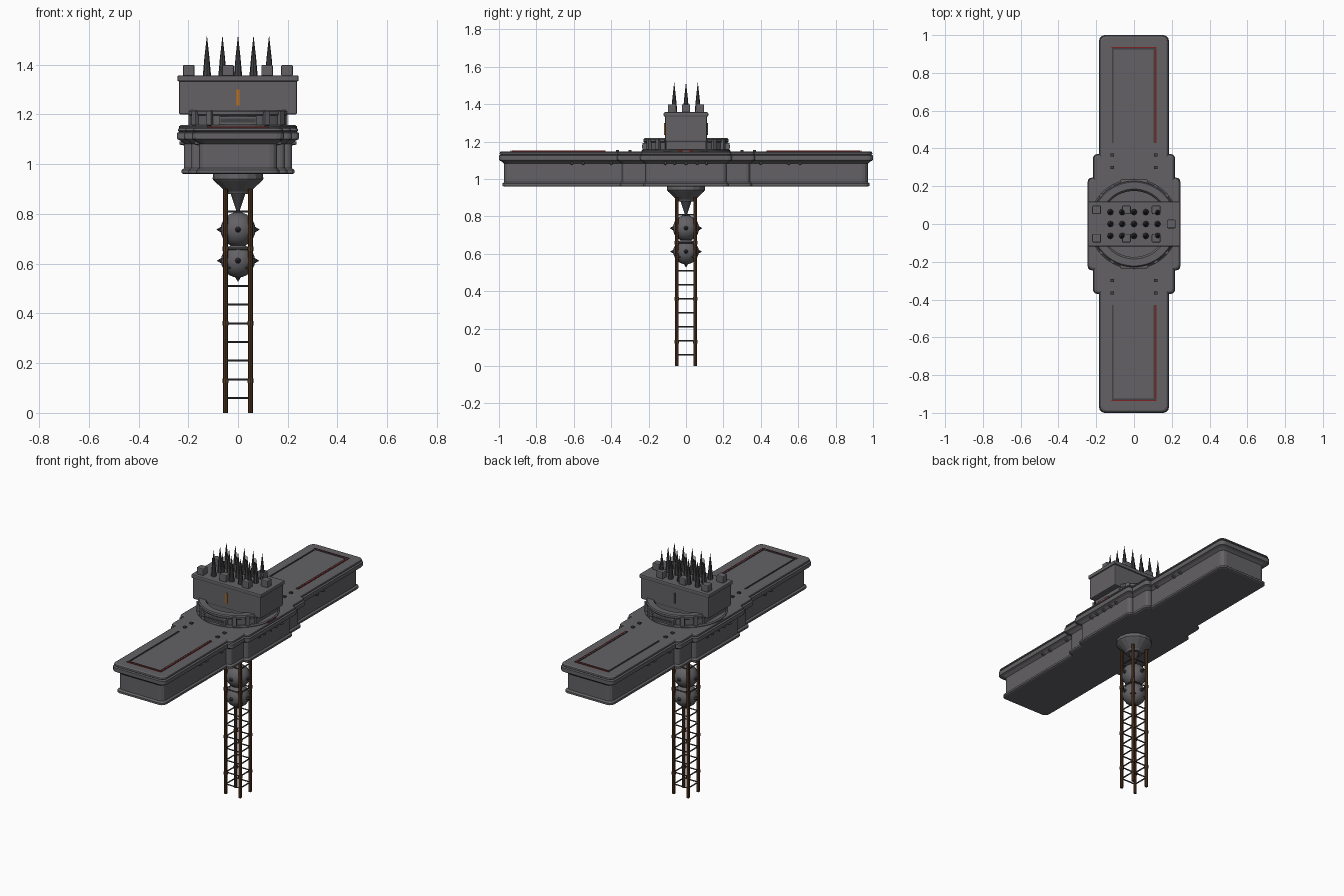
import bpy, bmesh, math
from mathutils import Vector, Matrix

cube = bpy.data.objects.get("Cube")
if cube:
    bpy.data.objects.remove(cube, do_unlink=True)


def material(name, rgb):
    m = bpy.data.materials.new(name)
    m.use_nodes = True
    m.diffuse_color = (*rgb, 1)
    b = m.node_tree.nodes["Principled BSDF"]
    b.inputs["Base Color"].default_value = (*rgb, 1)
    b.inputs["Roughness"].default_value = 0.7
    return m


STONE = material("grey stone", (0.125, 0.12, 0.128))
IRON = material("dark iron", (0.055, 0.055, 0.06))
WOOD = material("brown wood", (0.09, 0.042, 0.018))
GLOW = material("orange glow", (0.55, 0.16, 0.01))
RED = material("dark red", (0.22, 0.015, 0.015))


def finish(name, bm, mat, smooth=False, bevel=0):
    bmesh.ops.recalc_face_normals(bm, faces=bm.faces)
    me = bpy.data.meshes.new(name)
    bm.to_mesh(me)
    bm.free()
    me.materials.append(mat)
    ob = bpy.data.objects.new(name, me)
    bpy.context.collection.objects.link(ob)
    if bevel:
        mod = ob.modifiers.new("Bevel", "BEVEL")
        mod.width, mod.segments = bevel, 2
    if smooth:
        bpy.ops.object.select_all(action="DESELECT")
        ob.select_set(True)
        bpy.context.view_layer.objects.active = ob
        bpy.ops.object.shade_smooth_by_angle(angle=math.radians(35))
    return ob


def add_box(bm, center, size, turn=0):
    mat = Matrix.Translation(center) @ Matrix.Rotation(turn, 4, "Z") @ Matrix.Diagonal((*size, 1))
    bmesh.ops.create_cube(bm, size=1, matrix=mat)


def boxes(name, items, mat, bevel=0):
    bm = bmesh.new()
    for item in items:
        add_box(bm, *item)
    return finish(name, bm, mat, bevel=bevel)


def add_cone(bm, start, end, r1, r2, sides=8):
    a, b = Vector(start), Vector(end)
    rot = (b - a).to_track_quat("Z", "Y").to_matrix().to_4x4()
    bmesh.ops.create_cone(bm, cap_ends=True, segments=sides, radius1=r1, radius2=r2,
                          depth=(b - a).length, matrix=Matrix.Translation((a + b) / 2) @ rot)


def loft(bm, rings, closed=False):
    """Skin a list of equal point rings; cap the ends unless closed."""
    vs = [[bm.verts.new(p) for p in ring] for ring in rings]
    n = len(vs[0])
    pairs = list(zip(vs, vs[1:])) + ([(vs[-1], vs[0])] if closed else [])
    for lo, hi in pairs:
        for i in range(n):
            bm.faces.new((lo[i], lo[(i + 1) % n], hi[(i + 1) % n], hi[i]))
    if not closed:
        bm.faces.new(vs[0])
        bm.faces.new(vs[-1])


def turned(name, profile, mat, sides=16):
    bm = bmesh.new()
    loft(bm, [[(r * math.cos(t * math.tau / sides), r * math.sin(t * math.tau / sides), z)
               for t in range(sides)] for r, z in profile])
    return finish(name, bm, mat, smooth=sides > 20)


# Deck: stepped cross-shaped plan, lofted through a moulded edge
STEPS = [(0.245, 0.245), (0.217, 0.37), (0.185, 1.0)]


def deck_outline(d, z):
    quarter = []
    for i, (w, l) in enumerate(STEPS):
        w, l, r = w + d, l + d, 0.03 if i == 2 else 0.02
        if i:
            quarter.append((w, STEPS[i - 1][1] + d))
        for k in range(4):
            a = k * math.pi / 6
            quarter.append((w - r + r * math.cos(a), l - r + r * math.sin(a)))
    half = quarter + [(-x, y) for x, y in reversed(quarter)]
    return [(x, y, z) for x, y in half + [(-x, -y) for x, y in half]]


bm = bmesh.new()
loft(bm, [deck_outline(d, z) for d, z in [
    (-0.026, 0.96), (-0.018, 0.964), (-0.018, 0.976), (-0.028, 0.984), (-0.028, 1.082),
    (-0.014, 1.094), (-0.002, 1.1), (0, 1.105), (0, 1.126), (-0.009, 1.13),
    (-0.003, 1.135), (-0.005, 1.143), (-0.013, 1.148)]])
finish("deck", bm, STONE)

# Trim lines and studs on the deck top
dark, red, studs = [], [], []
for s in (-1, 1):
    dark += [((x, s * 0.68, 1.148), (0.008, 0.5, 0.008)) for x in (-0.112, 0.108)]
    dark.append(((0, s * 0.927, 1.148), (0.232, 0.008, 0.008)))
    red.append(((0.116, s * 0.68, 1.148), (0.007, 0.5, 0.008)))
    red.append(((0, s * 0.935, 1.148), (0.239, 0.005, 0.008)))
    studs += [((x, s * y, 1.15), (0.018, 0.016, 0.012)) for x in (-0.115, 0.115) for y in (0.3, 0.365)]
boxes("deck_trim", dark, IRON)
boxes("deck_red_lines", red + [((0.232, 0, 1.15), (0.008, 0.08, 0.008))], RED)
boxes("deck_studs", studs, IRON)

# Rivets below the deck rim
bm = bmesh.new()
for s in (-1, 1):
    for y in (-0.61, -0.55, -0.4, -0.11, -0.06, 0, 0.06, 0.11, 0.4, 0.55, 0.61):
        x = (0.217 if abs(y) < 0.2 else 0.157) * s
        add_cone(bm, (x, y, 1.085), (x + 0.018 * s, y, 1.085), 0.01, 0.006, 6)
finish("rim_rivets", bm, STONE)

# Round turret base with two raised curved walls
turned("turret_base", [(0.237, 1.14), (0.237, 1.152), (0.23, 1.158), (0.19, 1.158)], STONE, 48)
for label, facing in (("front", -math.pi / 2), ("back", math.pi / 2)):
    bm = bmesh.new()
    section = [(0.175, 1.15), (0.222, 1.15), (0.222, 1.195), (0.228, 1.2), (0.228, 1.212),
               (0.222, 1.218), (0.185, 1.218), (0.175, 1.205)]
    loft(bm, [[(r * math.cos(a), r * math.sin(a), z) for r, z in section]
              for a in [facing + math.radians(i * 6 - 60) for i in range(21)]])
    finish(label + "_curved_wall", bm, STONE)
    s = math.sin(facing)
    boxes(label + "_wall_plate", [((0, s * 0.215, 1.175), (0.15, 0.036, 0.036))], STONE, 0.004)
    boxes(label + "_wall_slot", [((0, s * 0.233, 1.175), (0.14, 0.006, 0.016))], IRON)
    clamps = []
    for t in (-49, -30, 30, 49):
        a = facing + math.radians(t)
        clamps.append(((0.218 * math.cos(a), 0.218 * math.sin(a), 1.185), (0.04, 0.025, 0.058), a))
    boxes(label + "_wall_clamps", clamps, STONE, 0.003)

# Square keep with rim and neck
boxes("keep_neck", [((0, 0, 1.175), (0.4, 0.212, 0.07))], STONE)
boxes("keep_body", [((0, 0, 1.27), (0.474, 0.224, 0.14))], STONE, 0.006)
boxes("keep_rim", [((0, 0, 1.345), (0.488, 0.238, 0.024))], STONE, 0.006)
boxes("front_slit", [((0, -0.113, 1.268), (0.011, 0.008, 0.065))], GLOW)
boxes("back_slit", [((0, 0.113, 1.268), (0.011, 0.008, 0.065))], IRON)
spots = [(x, y) for x in (-0.198, -0.04, 0.117) for y in (-0.075, 0.075)] + [(0.197, 0)]
boxes("battlements", [((x, y, 1.376), (0.047, 0.045, 0.046)) for x, y in spots], STONE, 0.006)

# Roof spikes
bm = bmesh.new()
for i in range(-2, 3):
    for j in range(-1, 2):
        x, y = i * 0.0625, j * 0.063
        add_cone(bm, (x, y, 1.35), (x, y, 1.43), 0.017, 0.01)
        add_cone(bm, (x, y, 1.43), (x, y, 1.515), 0.01, 0.0005)
finish("roof_spikes", bm, IRON)

# Funnel and point beneath the deck
turned("funnel", [(0.1, 0.965), (0.102, 0.94), (0.095, 0.932), (0.05, 0.89), (0.045, 0.88)], STONE)
turned("funnel_point", [(0.036, 0.9), (0.026, 0.87), (0.002, 0.8)], IRON)

# Two spiked balls hanging inside the tower
for label, z, r in (("upper", 0.737, 0.07), ("lower", 0.612, 0.068)):
    bm = bmesh.new()
    bmesh.ops.create_uvsphere(bm, u_segments=20, v_segments=12, radius=r,
                              matrix=Matrix.Translation((0, 0, z)))
    finish(label + "_ball", bm, STONE, smooth=True)
    bm = bmesh.new()
    for d in ((1, 0, 0), (-1, 0, 0), (0, 1, 0), (0, -1, 0), (0, 0, -1)):
        v, c = Vector(d), Vector((0, 0, z))
        add_cone(bm, c + v * (r - 0.008), c + v * (r + 0.016), 0.015, 0.001)
    finish(label + "_ball_spikes", bm, IRON)

# Ladder tower: four poles, joint sleeves and rungs
corners = [(-0.05, -0.05), (0.05, -0.05), (0.05, 0.05), (-0.05, 0.05)]
bm = bmesh.new()
for x, y in corners:
    add_cone(bm, (x, y, 0), (x, y, 0.9), 0.0095, 0.0095)
finish("tower_poles", bm, WOOD)
bm = bmesh.new()
for x, y in corners:
    for z in (0.13, 0.36, 0.66):
        add_cone(bm, (x, y, z - 0.009), (x, y, z + 0.009), 0.0125, 0.0125)
finish("pole_sleeves", bm, WOOD)
bm = bmesh.new()
for k in range(11):
    z = 0.06 + k * 0.075
    for i, (x, y) in enumerate(corners):
        add_cone(bm, (x, y, z), (*corners[(i + 1) % 4], z), 0.0042, 0.0042, 6)
finish("tower_rungs", bm, IRON)
